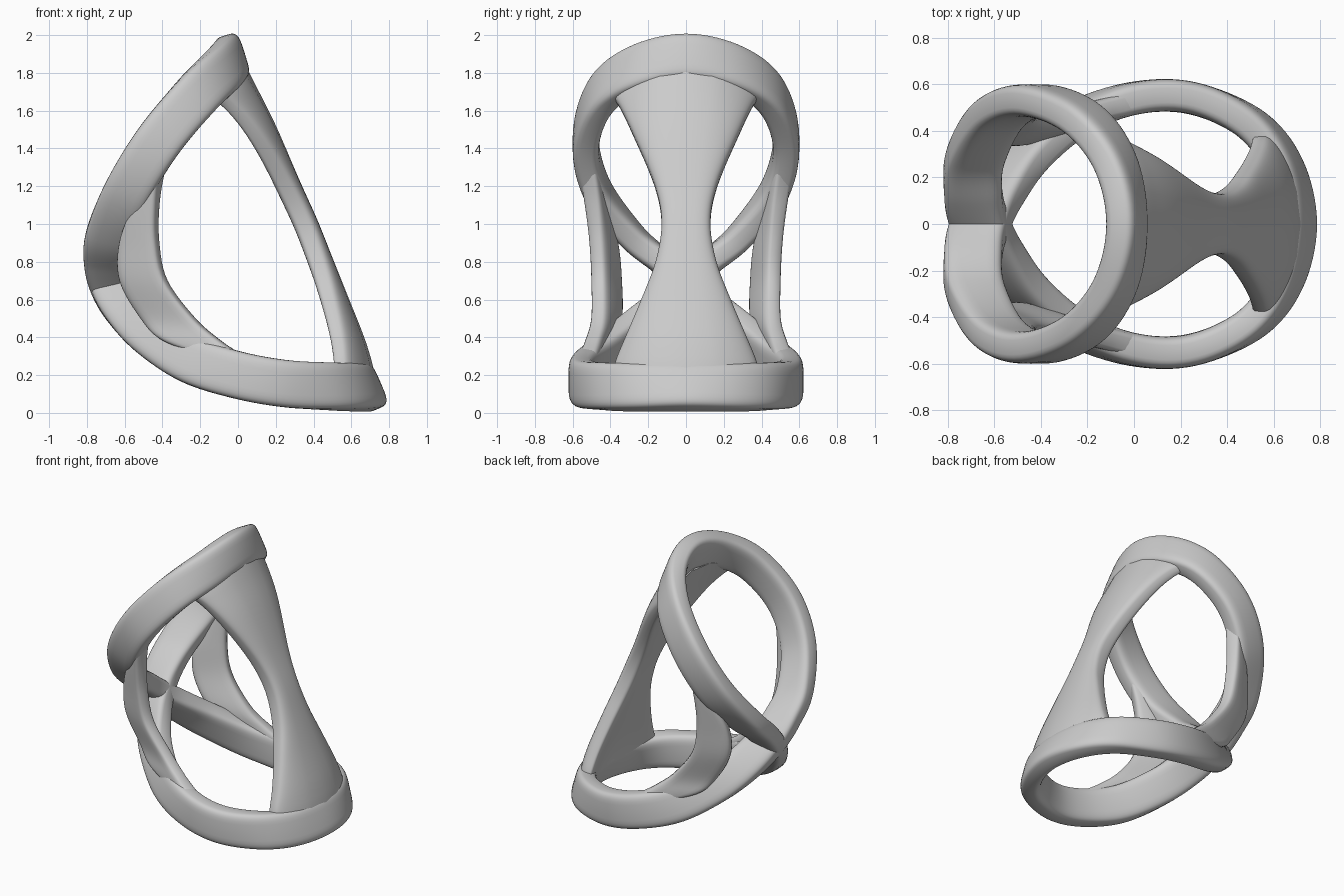
import bpy
import bmesh
import math
from mathutils import Vector

default_cube = bpy.data.objects.get("Cube")
if default_cube:
    bpy.data.objects.remove(default_cube, do_unlink=True)

# Single plain material
grey = bpy.data.materials.new("plain_grey")
grey.use_nodes = True
colour = (0.6, 0.6, 0.6, 1.0)
grey.diffuse_color = colour
grey.node_tree.nodes["Principled BSDF"].inputs["Base Color"].default_value = colour


def spline(rows, steps, closed=False):
    """Catmull-Rom interpolation of rows with any number of columns."""
    keys = [Vector(row) for row in rows]
    count = len(keys)

    def key(i):
        return keys[i % count] if closed else keys[max(0, min(count - 1, i))]

    result = []
    for i in range(count if closed else count - 1):
        a, b, c, d = (key(i + k) for k in (-1, 0, 1, 2))
        for s in range(steps):
            t = s / steps
            result.append((b * 2 + (c - a) * t + (a * 2 - b * 5 + c * 4 - d) * t ** 2
                           + (b * 3 - a - c * 3 + d) * t ** 3) / 2)
    if not closed:
        result.append(keys[-1])
    return result


def rounded_section(sides, power):
    """Unit rounded rectangle as a superellipse."""
    points = []
    for i in range(sides):
        angle = math.tau * i / sides
        c, s = math.cos(angle), math.sin(angle)
        points.append((math.copysign(abs(c) ** power, c), math.copysign(abs(s) ** power, s)))
    return points


def loft(name, frames, section, closed=False):
    """Skin a section along frames of centre, width, thickness and bend vectors."""
    bm = bmesh.new()
    rings = [[bm.verts.new(p + u * a + v * b + bend * a * a) for a, b in section]
             for p, u, v, bend in frames]
    n = len(section)
    for i in range(len(rings) if closed else len(rings) - 1):
        lower, upper = rings[i], rings[(i + 1) % len(rings)]
        for j in range(n):
            k = (j + 1) % n
            bm.faces.new((lower[j], lower[k], upper[k], upper[j]))
    if not closed:
        bm.faces.new(rings[0])
        bm.faces.new(rings[-1])
    bmesh.ops.recalc_face_normals(bm, faces=bm.faces)
    mesh = bpy.data.meshes.new(name)
    bm.to_mesh(mesh)
    bm.free()
    mesh.materials.append(grey)
    obj = bpy.data.objects.new(name, mesh)
    bpy.context.collection.objects.link(obj)
    bpy.ops.object.select_all(action="DESELECT")
    obj.select_set(True)
    bpy.context.view_layer.objects.active = obj
    bpy.ops.object.shade_smooth_by_angle(angle=math.radians(40))
    return obj


none = Vector((0, 0, 0))

# Crossed band: centre x, y, z and the x, z of its width direction
half_band = [
    (-.03, 0, 1.88, .3, -.95),
    (-.08, .26, 1.82, .4, -.9),
    (-.22, .45, 1.68, .6, -.8),
    (-.42, .53, 1.44, .75, -.66),
    (-.58, .47, 1.18, .87, -.5),
    (-.68, .29, .94, .98, -.2),
    (-.69, .13, .8, 1, 0),
    (-.66, 0, .68, .97, .22),
    (-.59, -.13, .56, .85, .5),
    (-.46, -.29, .42, .65, .76),
    (-.25, -.45, .28, .45, .9),
    (0, -.54, .2, .2, .98),
    (.25, -.54, .155, .05, 1),
    (.5, -.43, .14, -.2, .98),
    (.64, -.25, .135, -.3, .95),
    (.69, 0, .135, -.4, .92),
]
other_half = [(x, -y, z, wx, wz) for x, y, z, wx, wz in half_band[-2:0:-1]]
path = spline(half_band + other_half, 8, closed=True)
frames = []
for i, row in enumerate(path):
    centre = Vector(row[:3])
    tangent = (Vector(path[(i + 1) % len(path)][:3]) - Vector(path[i - 1][:3])).normalized()
    width = Vector((row[3], 0, row[4]))
    width = (width - tangent * width.dot(tangent)).normalized()
    frames.append((centre, width * .125, tangent.cross(width) * .07, none))
loft("crossed_band", frames, rounded_section(32, .5), closed=True)

# Waisted pillar: outer x, z, half width and downward bend
pillar_rows = [
    (.05, 1.8, .4, .8),
    (.1, 1.7, .36, .5),
    (.2, 1.5, .285, .2),
    (.33, 1.2, .165, 0),
    (.42, 1, .13, 0),
    (.5, .8, .16, 0),
    (.58, .6, .235, 0),
    (.66, .4, .32, 0),
    (.7, .28, .37, 0),
    (.72, .2, .39, 0),
]
frames = []
for x, z, half, drop in spline(pillar_rows, 6):
    thickness = Vector((.06, 0, .022))
    frames.append((Vector((x - .06, 0, z)), Vector((0, half, 0)), thickness,
                   Vector((-.75, 0, -drop)) * half * half))
loft("waisted_pillar", frames, rounded_section(48, .5))

# Side struts: near edge x, y, far edge x, y and height
strut_rows = [
    (-.37, .53, -.42, .53, 1.42),
    (-.4, .53, -.45, .5, 1.3),
    (-.425, .5, -.545, .45, 1.1),
    (-.425, .48, -.62, .39, .9),
    (-.38, .47, -.62, .37, .7),
    (-.23, .47, -.51, .37, .5),
    (-.09, .5, -.39, .42, .38),
    (.06, .54, -.1, .5, .27),
    (.06, .55, -.05, .52, .18),
]
for name, side in (("left_strut", 1), ("right_strut", -1)):
    frames = []
    for nx, ny, fx, fy, z in spline(strut_rows, 6):
        near, far = Vector((nx, ny * side, z)), Vector((fx, fy * side, z))
        half = (near - far) / 2
        across = Vector((-half.y, half.x, 0)).normalized() * .05
        frames.append(((near + far) / 2, half, across, none))
    loft(name, frames, rounded_section(24, .5))
